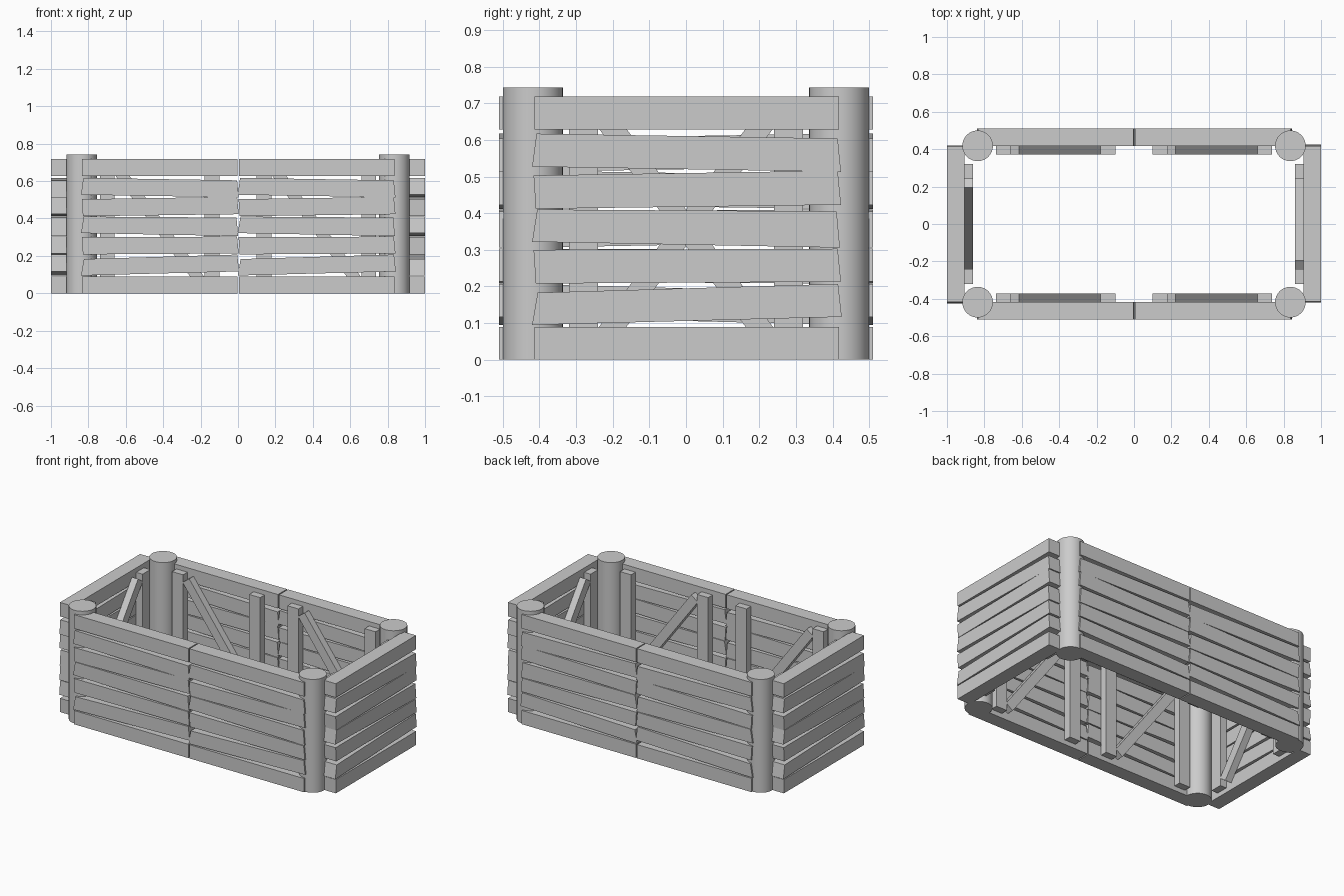
import bpy, bmesh
from math import radians, sin, cos
from mathutils import Matrix, Vector

if "Cube" in bpy.data.objects:
    bpy.data.objects.remove(bpy.data.objects["Cube"])

BOARD_T = 0.093    # plank thickness
BATTEN_T = 0.046   # thickness of the inner battens and brace


def prism(bm, outline, y0, y1, mat):
    """Extrude a (u, z) outline from y0 to y1, placed by mat."""
    near = [bm.verts.new(mat @ Vector((u, y0, z))) for u, z in outline]
    far = [bm.verts.new(mat @ Vector((u, y1, z))) for u, z in outline]
    bm.faces.new(near)
    bm.faces.new(far[::-1])
    for i in range(len(near)):
        j = (i + 1) % len(near)
        bm.faces.new((near[j], near[i], far[i], far[j]))


def rect(u0, u1, z0, z1):
    return [(u0, z0), (u1, z0), (u1, z1), (u0, z1)]


def make(name, outlines, y0, y1, mat):
    bm = bmesh.new()
    for outline in outlines:
        prism(bm, outline, y0, y1, mat)
    bmesh.ops.recalc_face_normals(bm, faces=bm.faces)
    mesh = bpy.data.meshes.new(name)
    bm.to_mesh(mesh)
    bm.free()
    bpy.context.collection.objects.link(bpy.data.objects.new(name, mesh))


# Plank outlines seen from outside, bottom to top: crooked ones between straight ones
planks = [
    rect(-0.414, 0.417, 0.0, 0.09),
    [(-0.42, 0.095), (0.425, 0.117), (0.415, 0.207), (-0.405, 0.183)],
    [(-0.41, 0.208), (0.423, 0.213), (0.414, 0.303), (-0.416, 0.300)],
    [(-0.42, 0.322), (0.42, 0.306), (0.411, 0.405), (-0.406, 0.410)],
    [(-0.41, 0.412), (0.423, 0.423), (0.414, 0.516), (-0.416, 0.503)],
    [(-0.42, 0.527), (0.423, 0.513), (0.414, 0.604), (-0.408, 0.617)],
    rect(-0.414, 0.417, 0.628, 0.719),
]

# Inner battens and diagonal brace
battens = [rect(-0.32, -0.24, 0.03, 0.69), rect(0.24, 0.32, 0.03, 0.69)]
ang = radians(53.5)
brace = [(-a * cos(ang) + b * sin(ang), 0.36 + a * sin(ang) + b * cos(ang))
         for a, b in ((-0.37, -0.03), (0.37, -0.03), (0.37, 0.03), (-0.37, 0.03))]


def panel(name, mat):
    h = BOARD_T / 2
    make(name + "_planks", planks, -h, h, mat)
    make(name + "_battens", battens, h, h + BATTEN_T, mat)
    make(name + "_brace", [brace], h, h + BATTEN_T - 0.001, mat)


# Long sides: two panels each, the back mirrored from the front
mirror_y = Matrix.Scale(-1, 4, (0, 1, 0))
for side, x in (("left", -0.419), ("right", 0.419)):
    front = Matrix.Translation((x, -0.4635, 0))
    panel("front_" + side, front)
    panel("back_" + side, mirror_y @ front)

# Short ends: one panel each, turned to face outward
for name, deg in (("right_end", 90), ("left_end", -90)):
    panel(name, Matrix.Rotation(radians(deg), 4, 'Z') @ Matrix.Translation((0, -0.9535, 0)))

# Round corner posts
for sx in (-1, 1):
    for sy in (-1, 1):
        bpy.ops.mesh.primitive_cylinder_add(vertices=32, radius=0.082, depth=0.743,
                                            location=(sx * 0.836, sy * 0.418, 0.3715))
        bpy.context.object.name = "corner_post"
        bpy.ops.object.shade_smooth_by_angle()
